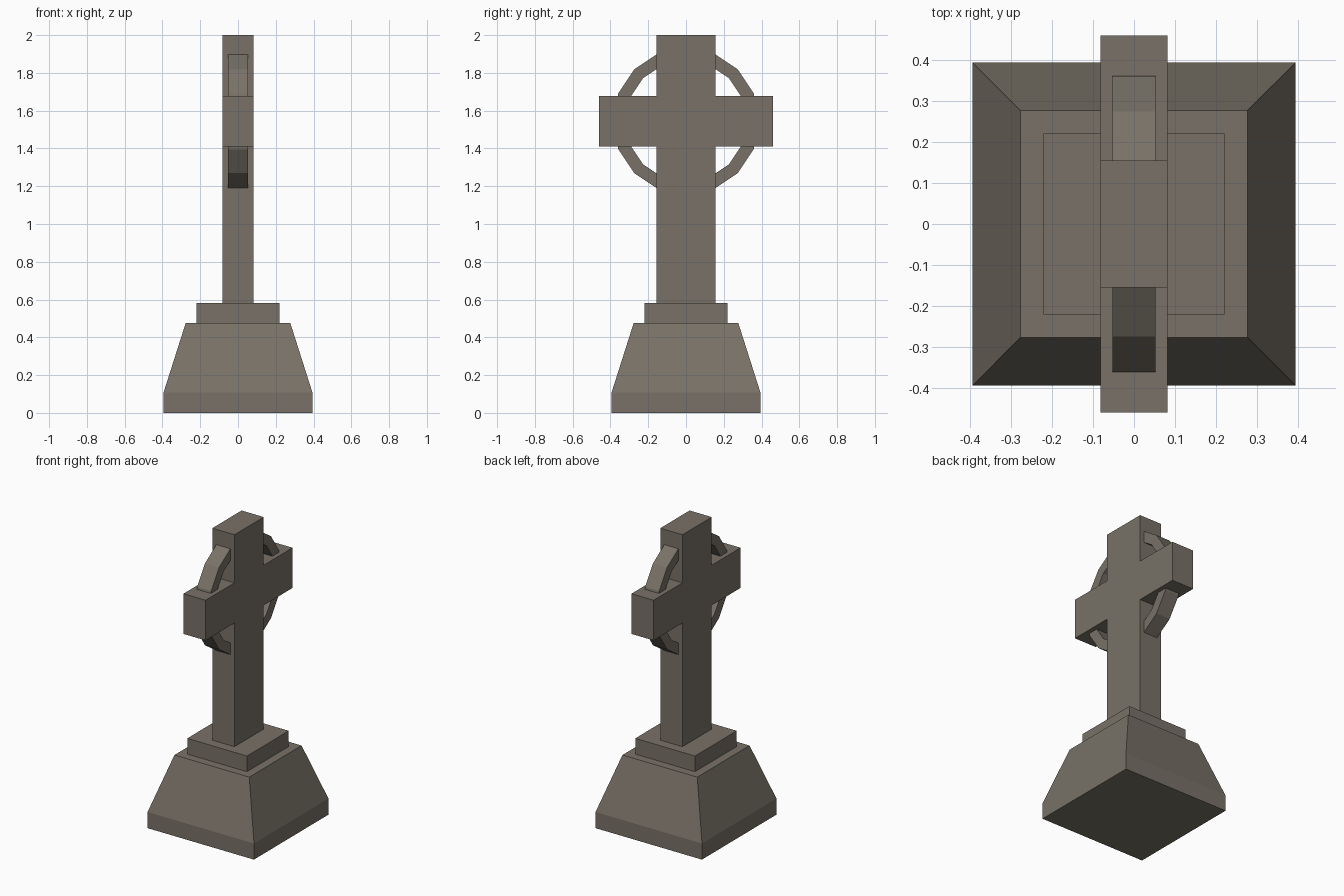
import bpy, bmesh, math

if "Cube" in bpy.data.objects:
    bpy.data.objects.remove(bpy.data.objects["Cube"])

stone = bpy.data.materials.new("weathered_stone")
stone.diffuse_color = (0.19, 0.167, 0.135, 1)
stone.use_nodes = True
stone.node_tree.nodes["Principled BSDF"].inputs["Base Color"].default_value = stone.diffuse_color


def finish(name, bm):
    bmesh.ops.recalc_face_normals(bm, faces=bm.faces)
    mesh = bpy.data.meshes.new(name)
    bm.to_mesh(mesh)
    bm.free()
    mesh.materials.append(stone)
    obj = bpy.data.objects.new(name, mesh)
    bpy.context.collection.objects.link(obj)
    return obj


def loft(name, rings):
    """Skin a closed solid through matching loops of points, capping both ends."""
    bm = bmesh.new()
    loops = [[bm.verts.new(p) for p in ring] for ring in rings]
    n = len(loops[0])
    for a, b in zip(loops, loops[1:]):
        for i in range(n):
            j = (i + 1) % n
            bm.faces.new((a[i], a[j], b[j], b[i]))
    bm.faces.new(loops[0])
    bm.faces.new(loops[-1])
    return finish(name, bm)


def rect(x, y, z):
    return [(-x, -y, z), (x, -y, z), (x, y, z), (-x, y, z)]


# Stepped plinth
loft("tapered_base", [rect(0.394, 0.394, 0), rect(0.394, 0.394, 0.108),
                      rect(0.277, 0.277, 0.476)])
loft("plinth_step", [rect(0.221, 0.221, 0.476), rect(0.221, 0.221, 0.581)])

# Cross: one extruded outline, mirrored across y
half = [(0.155, 0.581), (0.155, 1.409), (0.46, 1.409),
        (0.46, 1.678), (0.155, 1.678), (0.155, 2.0)]
outline = half + [(-y, z) for y, z in reversed(half)]
loft("cross", [[(x, y, z) for y, z in outline] for x in (-0.082, 0.082)])

# Sixteen-sided ring passing through the cross
bm = bmesh.new()
N, CENTRE = 16, 1.544
section = [(-0.052, 0.388), (0.052, 0.388), (0.052, 0.322), (-0.052, 0.322)]
loops = []
for i in range(N):
    a = 2 * math.pi * i / N
    loops.append([bm.verts.new((x, r * math.cos(a), CENTRE + r * math.sin(a)))
                  for x, r in section])
for i in range(N):
    a, b = loops[i], loops[(i + 1) % N]
    for k in range(4):
        m = (k + 1) % 4
        bm.faces.new((a[k], a[m], b[m], b[k]))
finish("ring", bm)
